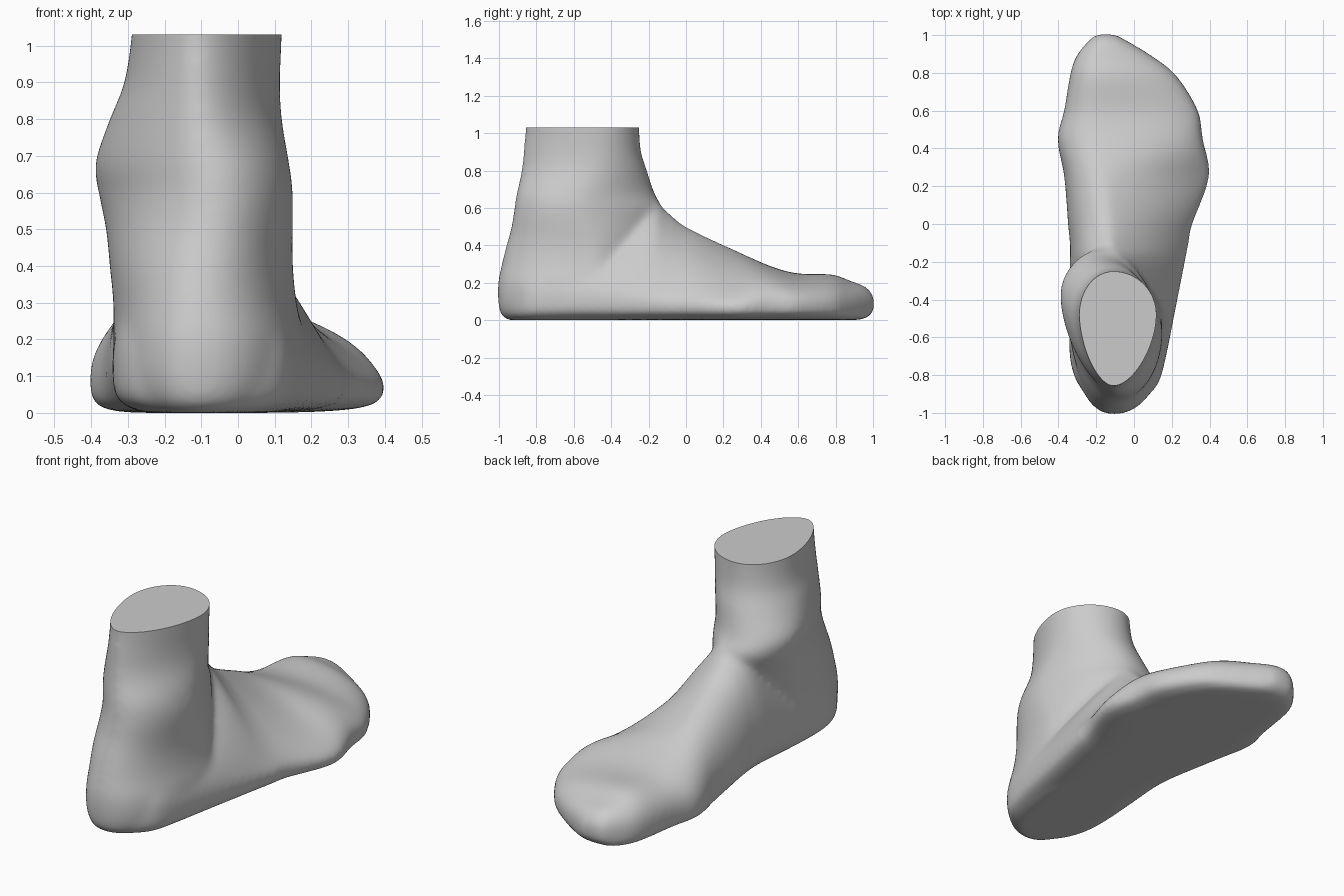
import bpy, bmesh, math

cube = bpy.data.objects.get("Cube")
if cube:
    bpy.data.objects.remove(cube, do_unlink=True)

TOP = 1.03
SIDES = 72

# Foot stations: y, inner x, outer x, ridge x, ridge z, widest z, sole z, outer roundness
FOOT = [
    (-.96, -.16, 0, -.08, .22, .13, .04, 2),
    (-.92, -.23, .06, -.08, .28, .13, .01, 2),
    (-.84, -.3, .13, -.09, .34, .13, 0, 2),
    (-.7, -.34, .17, -.1, .4, .13, 0, 1.8),
    (-.45, -.34, .22, -.1, .48, .12, 0, 1.5),
    (-.2, -.34, .27, -.1, .64, .11, 0, 1.15),
    (-.1, -.34, .29, -.12, .58, .1, 0, 1.15),
    (0, -.35, .31, -.13, .5, .1, 0, 1.2),
    (.25, -.37, .4, -.16, .38, .08, 0, 1.3),
    (.45, -.405, .365, -.17, .29, .09, 0, 2.1),
    (.6, -.37, .34, -.18, .25, .09, 0, 2),
    (.78, -.34, .23, -.18, .245, .09, 0, 1.9),
    (.88, -.31, .11, -.18, .21, .09, 0, 1.9),
    (.96, -.25, -.02, -.17, .18, .09, .01, 2),
    (1.005, -.2, -.1, -.16, .13, .09, .05, 2),
]

# Heel and leg stations: z, inner x, outer x, back y, front y, back roundness
LEG = [
    (0, -.27, .11, -.95, -.2, 2.2),
    (.03, -.31, .15, -.99, -.2, 2.2),
    (.1, -.34, .18, -1.005, -.2, 2.2),
    (.2, -.34, .18, -1.005, -.2, 2.2),
    (.3, -.34, .16, -.985, -.2, 2.1),
    (.4, -.35, .15, -.96, -.18, 2),
    (.5, -.36, .15, -.93, -.15, 1.9),
    (.6, -.38, .15, -.91, -.14, 1.8),
    (.68, -.39, .14, -.9, -.18, 1.8),
    (.8, -.35, .12, -.88, -.21, 1.7),
    (.9, -.31, .115, -.87, -.24, 1.7),
    (TOP, -.29, .12, -.86, -.25, 1.7),
    (1.15, -.28, .12, -.86, -.25, 1.7),
]


def smooth_rows(rows, steps=6):
    """Cubic interpolation between the stations."""
    out = []
    for i in range(len(rows) - 1):
        quad = [rows[max(i - 1, 0)], rows[i], rows[i + 1], rows[min(i + 2, len(rows) - 1)]]
        for s in range(steps):
            t = s / steps
            out.append([b + t / 2 * (c - a + t * (2 * a - 5 * b + 4 * c - d + t * (3 * (b - c) + d - a)))
                        for a, b, c, d in zip(*quad)])
    out.append(list(rows[-1]))
    return out


def bend(value, n):
    return math.copysign(abs(value) ** (2 / n), value)


def foot_ring(row):
    y, inner, outer, ridge, top, wide, sole, n_out = row
    sole = max(sole, 0)
    arch = .22 * math.exp(-((y + .1) / .3) ** 2)
    ring = []
    for k in range(SIDES):
        a = math.tau * k / SIDES
        c, s = math.cos(a), math.sin(a)
        n = 4.5 if s < 0 else (n_out if c > 0 else 2.1)
        u, v = bend(c, n), bend(s, n)
        if s < 0 and c < 0:
            u *= 1 + arch * v          # hollow under the inner side
        x = ridge + u * ((outer - ridge) if c > 0 else (ridge - inner))
        z = wide + v * ((top - wide) if s > 0 else (wide - sole))
        ring.append((x, y, z))
    return ring


def leg_ring(row):
    z, inner, outer, back, front, n_back = row
    z = max(z, 0)
    mid_x, mid_y = -.11, -.48
    n_front = min(2, 1.2 + .9 * z)     # shin narrows towards the instep
    skew = .4 * math.exp(-((z - .62) / .18) ** 2)   # inner ankle bone sits further forward
    ring = []
    for k in range(SIDES):
        a = math.tau * k / SIDES
        c, s = math.cos(a), math.sin(a)
        n = n_front if s > 0 else n_back
        x = mid_x + bend(c, n) * ((outer - mid_x) if c > 0 else (mid_x - inner))
        y = mid_y + bend(s, n) * ((front - mid_y) if s > 0 else (mid_y - back))
        ring.append((x, y - skew * (x - mid_x), z))
    return ring


def loft(bm, rings):
    loops = [[bm.verts.new(p) for p in ring] for ring in rings]
    faces = [bm.faces.new(loops[0]), bm.faces.new(loops[-1])]
    for low, high in zip(loops, loops[1:]):
        for k in range(SIDES):
            j = (k + 1) % SIDES
            faces.append(bm.faces.new((low[k], low[j], high[j], high[k])))
    bmesh.ops.recalc_face_normals(bm, faces=faces)


# Foot and leg shells, fused into one skin
bm = bmesh.new()
loft(bm, [foot_ring(r) for r in smooth_rows(FOOT)])
loft(bm, [leg_ring(r) for r in smooth_rows(LEG)])
mesh = bpy.data.meshes.new("foot_and_ankle")
bm.to_mesh(mesh)
bm.free()
foot = bpy.data.objects.new("foot_and_ankle", mesh)
bpy.context.collection.objects.link(foot)
bpy.context.view_layer.objects.active = foot
foot.select_set(True)

remesh = foot.modifiers.new("fuse", "REMESH")
remesh.mode = "VOXEL"
remesh.voxel_size = .012
soften = foot.modifiers.new("soften", "SMOOTH")
soften.factor = .5
soften.iterations = 36
for name in ("fuse", "soften"):
    bpy.ops.object.modifier_apply(modifier=name)

# Flat cut across the ankle
bm = bmesh.new()
bm.from_mesh(mesh)
cut = bmesh.ops.bisect_plane(bm, geom=bm.verts[:] + bm.edges[:] + bm.faces[:],
                             plane_co=(0, 0, TOP), plane_no=(0, 0, 1), clear_outer=True)
rim = [e for e in cut["geom_cut"] if isinstance(e, bmesh.types.BMEdge)]
bmesh.ops.contextual_create(bm, geom=rim)
bmesh.ops.recalc_face_normals(bm, faces=bm.faces[:])
bm.to_mesh(mesh)
bm.free()

# Plain grey clay
clay = bpy.data.materials.new("grey_clay")
clay.use_nodes = True
grey = (.6, .6, .6, 1)
clay.diffuse_color = grey
clay.node_tree.nodes["Principled BSDF"].inputs["Base Color"].default_value = grey
mesh.materials.clear()
mesh.materials.append(clay)
bpy.ops.object.shade_smooth_by_angle(angle=math.radians(40))
